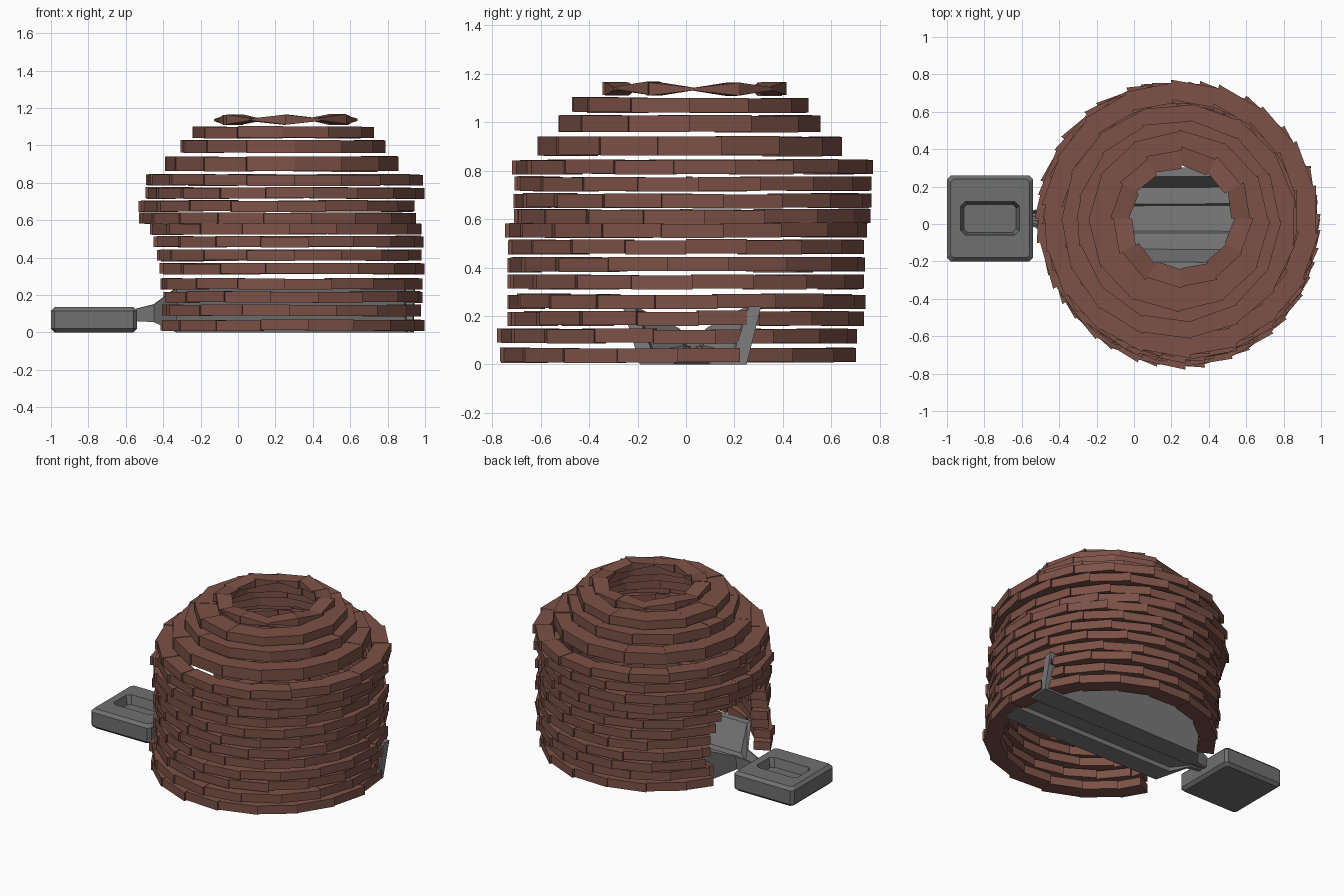
import bpy, bmesh, math, random
from mathutils import Vector

random.seed(4)
if "Cube" in bpy.data.objects:
    bpy.data.objects.remove(bpy.data.objects["Cube"])


def material(name, rgb):
    m = bpy.data.materials.new(name)
    m.use_nodes = True
    m.diffuse_color = (*rgb, 1)
    m.node_tree.nodes["Principled BSDF"].inputs["Base Color"].default_value = (*rgb, 1)
    return m


BRICK = material("fired_brick", (0.2, 0.083, 0.063))
STONE = material("grey_stone", (0.2, 0.2, 0.2))
DARK = material("dark_grey_stone", (0.16, 0.16, 0.16))


def finish(bm, name, mat):
    bmesh.ops.recalc_face_normals(bm, faces=bm.faces)
    mesh = bpy.data.meshes.new(name)
    bm.to_mesh(mesh)
    bm.free()
    mesh.materials.append(mat)
    obj = bpy.data.objects.new(name, mesh)
    bpy.context.collection.objects.link(obj)


def loft(bm, sections):
    """Skin closed loops of equal length and cap both ends."""
    loops = [[bm.verts.new(p) for p in s] for s in sections]
    for a, b in zip(loops, loops[1:]):
        for i in range(len(a)):
            j = (i + 1) % len(a)
            bm.faces.new((a[i], a[j], b[j], b[i]))
    bm.faces.new(loops[0])
    bm.faces.new(loops[-1])


def brick(bm, centre, a0, a1, r_out, r_in, z, h0, h1, flare):
    """One wedge brick; its far end kicks outward by flare."""
    ends = []
    for a, h, kick in ((a0, h0, 0), (a1, h1, flare)):
        d = Vector((math.cos(a), math.sin(a), 0))
        ends.append([centre + d * (r + kick) + Vector((0, 0, z + s * h))
                     for r, s in ((r_in, -1), (r_out, -1), (r_out, 1), (r_in, 1))])
    loft(bm, ends)


def course(name, centre, r_out, r_in, z, half, count, shift, gap=0, flare=0.02, pinch=False):
    """A ring of bricks, left open by gap radians each side of the -x direction."""
    bm = bmesh.new()
    step = 2 * math.pi / count
    lo, hi = gap, 2 * math.pi - gap
    for k in range(-1, count + 1):
        a0 = max(lo, (k + shift) * step)
        a1 = min(hi, (k + 1 + shift) * step)
        if a1 - a0 < 0.03:
            continue
        h0 = h1 = half
        if pinch:
            h0, h1 = (half, 0.006) if k % 2 else (0.006, half)
        wob = random.uniform(-0.003, 0.003)
        brick(bm, Vector((*centre, 0)), a0 + math.pi, a1 + math.pi, r_out, r_in,
              z + wob, h0, h1, flare * random.uniform(0.4, 1))
    finish(bm, name, BRICK)


# Cylindrical wall: twelve courses, the lower eight open around the mouth
mouth = [0.45, 0.45, 0.5, 0.45, 0.46, 0.4, 0.33, 0.22, 0, 0, 0, 0]
heights = [0.038, 0.117, 0.19, 0.26, 0.34, 0.412, 0.485, 0.553, 0.61, 0.675, 0.745, 0.815]
for i, (gap, z) in enumerate(zip(mouth, heights)):
    cy = -0.033 if i < 2 else 0 if i < 8 else 0.027
    cx = 0.215 if i in (8, 9) else 0.25
    course(f"wall_course_{i + 1}", (cx, cy), 0.728, 0.62, z, 0.029, 18,
           0.5 * (i % 2) + 0.1 * (i % 3), gap)

# Stepped dome
for i, (r_out, r_in, z, half, count) in enumerate([
        (0.625, 0.51, 0.9, 0.039, 15),
        (0.54, 0.42, 0.993, 0.034, 13),
        (0.48, 0.34, 1.07, 0.03, 12)]):
    course(f"dome_course_{i + 1}", (0.24, 0.015), r_out, r_in, z, half, count,
           0.5 * (i % 2), flare=0.01)
course("vent_ring", (0.255, 0.03), 0.365, 0.265, 1.138, 0.027, 12, 0, pinch=True)

# Pouring trough: one section repeated along x, shrinking to a spout
section = [(-0.26, 0.235), (-0.19, 0), (-0.05, 0), (-0.04, 0.025), (0.1, 0.025),
           (0.1, 0), (0.25, 0), (0.31, 0.24), (0.26, 0.24), (0.2, 0.055),
           (0.11, 0.055), (0.1, 0.035), (-0.04, 0.035), (-0.05, 0.055),
           (-0.14, 0.055), (-0.21, 0.235)]
bm = bmesh.new()
loft(bm, [[(x + skew * y, 0.03 + (y - 0.03) * sy, base + z * sz) for y, z in section]
          for x, skew, sy, base, sz in ((0.915, 0.1, 1, 0, 1),
                                       (-0.33, 0, 0.95, 0, 1),
                                       (-0.45, 0, 0.24, 0.055, 0.4),
                                       (-0.545, 0, 0.15, 0.06, 0.28))])
finish(bm, "pouring_trough", STONE)


# Casting mould: chamfered block with a recessed basin
def chamfered(x, y, c, z):
    pts = [(x - c, -y), (x, c - y), (x, y - c), (x - c, y),
           (c - x, y), (-x, y - c), (-x, c - y), (c - x, -y)]
    return [(px - 0.77, py + 0.03, z) for px, py in pts]


bm = bmesh.new()
loft(bm, [chamfered(0.21, 0.21, 0.015, 0), chamfered(0.23, 0.23, 0.02, 0.02),
          chamfered(0.23, 0.23, 0.02, 0.115), chamfered(0.21, 0.21, 0.015, 0.135),
          chamfered(0.157, 0.09, 0.025, 0.135), chamfered(0.14, 0.075, 0.02, 0.075)])
finish(bm, "casting_mould", DARK)
